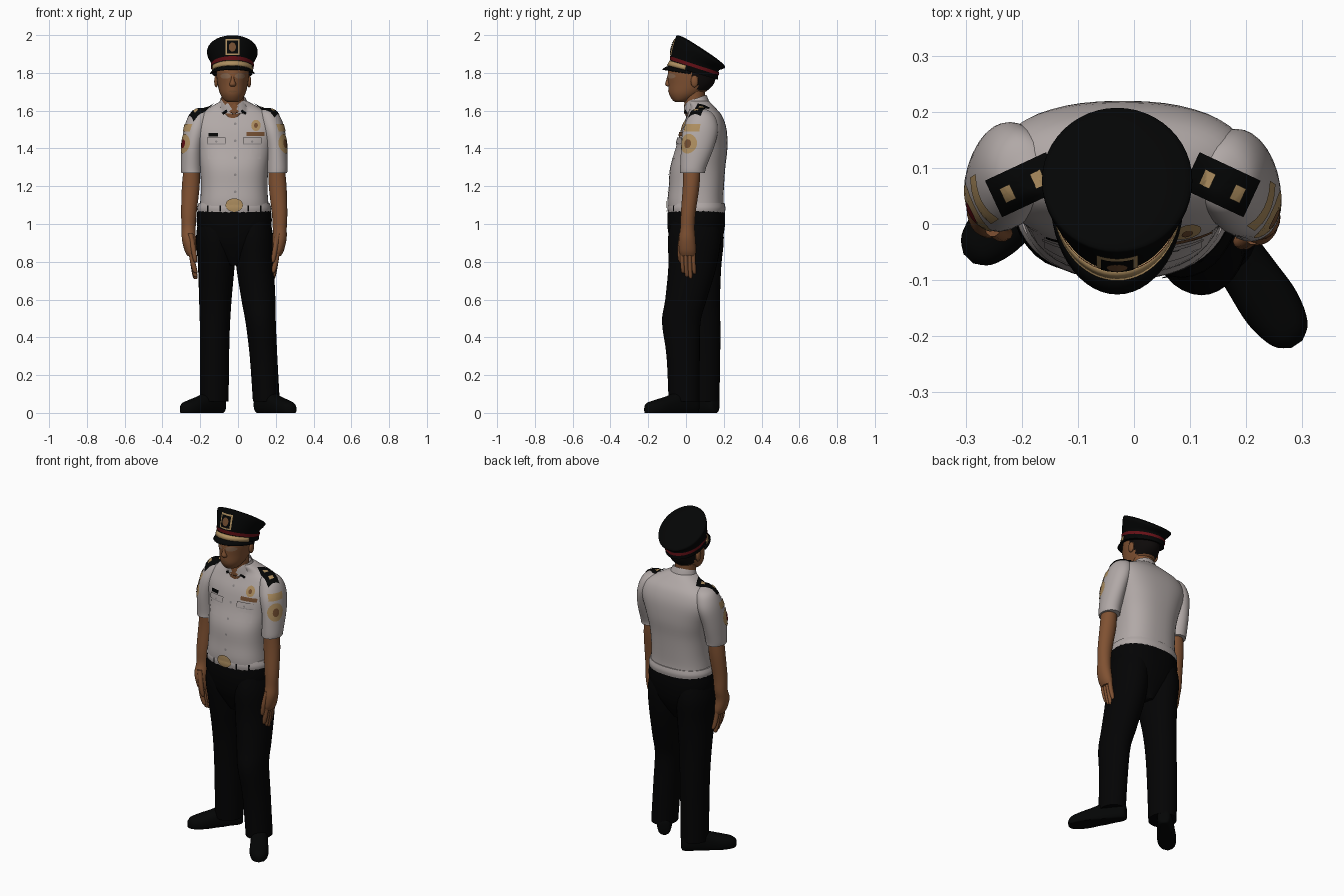
import bpy, bmesh, math
from mathutils import Vector, Matrix
from mathutils.bvhtree import BVHTree

cube = bpy.data.objects.get("Cube")
if cube:
    bpy.data.objects.remove(cube, do_unlink=True)


def material(name, rgb):
    m = bpy.data.materials.new(name)
    m.use_nodes = True
    m.diffuse_color = (*rgb, 1)
    m.node_tree.nodes["Principled BSDF"].inputs["Base Color"].default_value = (*rgb, 1)
    return m


SHIRT = material("shirt white", (0.44, 0.395, 0.385))
SKIN = material("skin brown", (0.215, 0.083, 0.032))
CLOTH = material("trouser black", (0.001, 0.001, 0.0012))
BLACK = material("cap black", (0.0012, 0.0015, 0.0015))
HAIR = material("hair black", (0.004, 0.003, 0.0028))
GOLD = material("gold", (0.42, 0.27, 0.115))
RED = material("dark red", (0.13, 0.005, 0.008))
GREY = material("button grey", (0.25, 0.23, 0.23))
BROWN = material("ribbon brown", (0.17, 0.075, 0.03))
EYE = material("eye tan", (0.25, 0.14, 0.08))

MID = -0.02      # body centre line
hulls = {}


def finish(name, bm, mats, rule=None, angle=50):
    mesh = bpy.data.meshes.new(name)
    for m in mats:
        mesh.materials.append(m)
    for f in bm.faces:
        f.smooth = True
        if rule:
            f.material_index = int(rule(f.calc_center_median()))
    bm.to_mesh(mesh)
    hulls[name] = BVHTree.FromBMesh(bm)
    bm.free()
    mesh.set_sharp_from_angle(angle=math.radians(angle))
    ob = bpy.data.objects.new(name, mesh)
    bpy.context.collection.objects.link(ob)
    return ob


def spline(rows, sub):
    """Smooth interpolation through rows of numbers."""
    out = []
    for i in range(len(rows) - 1):
        p = [rows[max(i - 1, 0)], rows[i], rows[i + 1], rows[min(i + 2, len(rows) - 1)]]
        for k in range(sub):
            t = k / sub
            out.append([b + t * ((c - a) + t * ((2*a - 5*b + 4*c - d) + t * (3*b - a - 3*c + d))) / 2
                        for a, b, c, d in zip(*p)])
    return out + [list(rows[-1])]


def loft(name, mats, rings, seg=32, power=2.0, sub=4, mtx=None, caps=True, rule=None, floor=None):
    """Skin rings of (z, centre x, centre y, radius x, radius y, tilt)."""
    bm = bmesh.new()
    loops = []
    for z, cx, cy, rx, ry, tilt in spline([tuple(r) + (0,) * (6 - len(r)) for r in rings], sub):
        loop = []
        for k in range(seg):
            a = math.tau * k / seg
            c, s = math.cos(a), math.sin(a)
            x = rx * math.copysign(abs(c) ** (2 / power), c)
            y = ry * math.copysign(abs(s) ** (2 / power), s)
            v = Vector((cx + x, cy + y, z + tilt * y))
            v = mtx @ v if mtx else v
            if floor is not None:
                v.z = max(v.z, floor)
            loop.append(bm.verts.new(v))
        loops.append(loop)
    for a, b in zip(loops, loops[1:]):
        for k in range(seg):
            n = (k + 1) % seg
            bm.faces.new((a[k], a[n], b[n], b[k]))
    if caps:
        bm.faces.new(loops[0][::-1])
        bm.faces.new(loops[-1])
    bmesh.ops.recalc_face_normals(bm, faces=bm.faces)
    return finish(name, bm, mats, rule)


def patch(name, mat, centre, ray, hw, hh, on, square=False, turn=0, lift=0.004):
    """Thin plate laid on the surfaces named in 'on', seen along 'ray'."""
    d, c = Vector(ray).normalized(), Vector(centre)
    up = Vector((0, 1, 0)) if abs(d.z) > 0.5 else Vector((0, 0, 1))
    rot = Matrix.Rotation(math.radians(turn), 3, d)
    u, v = rot @ d.cross(up), rot @ up
    bm = bmesh.new()
    depth = None

    def place(a, b):
        nonlocal depth
        start = c + u * a * hw + v * b * hh - d
        dist = [h[3] for h in (hulls[t].ray_cast(start, d) for t in on) if h[0]]
        depth = min(dist) if dist else depth or 1.0
        return bm.verts.new(start + d * (depth - lift))
    mid, seg, prev = place(0, 0), 24, None
    for r in (0.25, 0.5, 0.75, 1):
        loop = []
        for k in range(seg):
            x, y = math.cos(math.tau * k / seg), math.sin(math.tau * k / seg)
            s = r / max(abs(x), abs(y)) if square else r
            loop.append(place(x * s, y * s))
        for k in range(seg):
            n = (k + 1) % seg
            bm.faces.new((prev[k], loop[k], loop[n], prev[n]) if prev else (mid, loop[k], loop[n]))
        prev = loop
    bm.normal_update()
    if sum((f.normal.dot(d) for f in bm.faces)) > 0:
        bmesh.ops.reverse_faces(bm, faces=bm.faces)
    return finish(name, bm, [mat])


def ball(name, mat, loc, size):
    bm = bmesh.new()
    bmesh.ops.create_uvsphere(bm, u_segments=16, v_segments=10, radius=1,
                              matrix=Matrix.LocRotScale(Vector(loc), None, Vector(size)))
    return finish(name, bm, [mat])


# Trousers: the legs run up inside the seat
loft("trouser_seat", [CLOTH], [(0.78, MID, .05, .03, .08), (0.84, MID, .052, .1, .11), (0.91, MID, .053, .17, .138),
     (1.0, MID, .054, .198, .153), (1.08, MID, .055, .194, .15)], power=2.3)
loft("left_trouser_leg", [CLOTH], [(1.04, .075, .05, .09, .12), (0.93, .083, .045, .104, .14), (0.78, .09, .035, .1, .128),
     (0.6, .108, .0, .09, .11), (0.48, .12, -.025, .08, .102), (0.3, .135, -.015, .073, .088),
     (0.06, .15, -.01, .071, .082)])
loft("right_trouser_leg", [CLOTH], [(1.04, -.115, .055, .09, .12), (0.93, -.118, .06, .104, .14),
     (0.78, -.115, .065, .097, .122), (0.6, -.12, .08, .086, .1), (0.4, -.123, .09, .078, .092),
     (0.06, -.126, .095, .076, .082)])

# Shoes: lofted along the foot and flattened at the ground
for side, heel, toe in (("left", (.125, .03), (.278, -.196)), ("right", (-.105, .135), (-.28, -.046))):
    run = Vector((toe[0] - heel[0], toe[1] - heel[1], 0))
    fwd, up = run.normalized(), Vector((0, 0, 1))
    m = Matrix((up.cross(fwd), up, fwd)).transposed().to_4x4()
    m.translation = Vector((*heel, 0))
    L = run.length
    loft(side + "_shoe", [BLACK], [(-.035, 0, .04, .015, .03), (-.02, 0, .045, .036, .05), (L * .25, 0, .05, .045, .065),
         (L * .55, 0, .035, .05, .055), (L * .8, 0, .025, .052, .046), (L, 0, .02, .038, .036),
         (L + .022, 0, .018, .012, .018)], power=2.4, mtx=m, floor=0.0)

# Shirt body, belt and collar
loft("shirt_body", [SHIRT], [(1.06, MID, .055, .186, .148), (1.12, MID, .05, .18, .148), (1.2, MID, .055, .176, .146),
     (1.3, MID, .062, .182, .146), (1.4, MID, .083, .2, .136), (1.5, MID, .094, .228, .121),
     (1.57, MID, .098, .205, .094), (1.615, MID, .088, .135, .068), (1.65, MID, .065, .07, .058)], power=2.5, seg=48)
loft("belt", [SHIRT], [(1.062, MID, .055, .194, .151), (1.085, MID, .055, .196, .154), (1.11, MID, .054, .188, .15)],
     power=2.3, seg=48)
loft("collar", [SHIRT], [(1.605, MID, .062, .088, .068, .32), (1.65, MID - .005, .054, .072, .06, .35),
     (1.665, MID - .005, .053, .067, .055, .35)], caps=False)

# Sleeves, forearms and hands; the right arm hangs a little further back
for side, s, back in (("left", 1, 0), ("right", -1, .012)):
    def limb(name, mat, rows, **kw):
        loft(side + "_" + name, [mat], [(z, MID + s * d, cy, rx, ry) for z, d, cy, rx, ry in rows], **kw)
    limb("sleeve", SHIRT, [(1.27, .226, .035 + back * 2, .054, .066), (1.3, .227, .038 + back * 2, .056, .069),
         (1.4, .222, .06 + back, .058, .086), (1.49, .205, .075 + back, .064, .094),
         (1.55, .19, .082 + back, .062, .08), (1.588, .178, .082 + back, .05, .057),
         (1.607, .165, .082, .024, .026)])
    elbow, hand = back * 2.5, back * 1.2
    limb("forearm", SKIN, [(1.3, .225, .03 + elbow, .042, .046), (1.2, .23, .027 + elbow, .047, .044),
         (1.06, .24, .012 + elbow, .041, .039), (.98, .241, .008 + elbow, .037, .038),
         (.92, .24, .006 + hand, .037, .044), (.86, .231, .008 + hand, .032, .045),
         (.83, .225, .01 + hand, .022, .038)])
    for i, tip in enumerate((.74, .72, .71, .735)):
        y = -.022 + .02 * i + hand
        limb("finger_%d" % (i + 1), SKIN, [(.88, .231, y, .014, .012), (.8, .22, y + .002, .014, .0115),
             (tip + .01, .207, y + .006, .012, .01), (tip, .203, y + .007, .004, .004)], seg=10)
    limb("thumb", SKIN, [(.95, .232, -.022 + hand, .014, .015), (.87, .217, -.033 + hand, .014, .013),
         (.81, .207, -.031 + hand, .011, .011), (.797, .205, -.029 + hand, .004, .004)], seg=10)

# Neck and head, with hair on the back
HX = -0.028
loft("neck", [SKIN], [(1.56, HX, .055, .062, .055), (1.65, HX, .045, .06, .055), (1.75, HX, .045, .062, .06)])
loft("head", [SKIN, HAIR], [(1.645, HX, -.03, .025, .025), (1.657, HX, -.022, .046, .05), (1.69, HX, 0, .067, .09),
     (1.74, HX, .026, .08, .12), (1.8, HX, .031, .087, .127), (1.86, HX, .035, .086, .115)], sub=8, seg=48,
     rule=lambda p: p.z > 1.705 and p.y > .06 or p.z > 1.78 and p.y > .03)
loft("nose", [SKIN], [(1.727, HX, -.088, .012, .01), (1.739, HX, -.092, .018, .018), (1.765, HX, -.088, .01, .016),
     (1.795, HX, -.084, .008, .01)], seg=12)
face = ["head"]
front, top = (0, 1, 0), (0, 0, -1)
patch("mouth", BROWN, (HX, 0, 1.702), front, .022, .005, face, lift=.002)
for s in (-1, 1):
    side = "left" if s > 0 else "right"
    ball(side + "_ear", SKIN, (HX + s * .087, .045, 1.755), (.011, .02, .032))
    patch(side + "_eye", EYE, (HX + s * .038, 0, 1.783), front, .027, .014, face, lift=.003)

# Cap: tilted crown, band, strap and visor
CX = -.03
loft("cap_crown", [BLACK], [(1.8, CX, .045, .108, .124, -.29), (1.85, CX, .045, .111, .127, -.32),
     (1.885, CX, .062, .126, .13, -.5), (1.908, CX, .076, .134, .13, -.62), (1.921, CX, .079, .126, .122, -.64),
     (1.93, CX, .08, .08, .078, -.65), (1.932, CX, .08, .01, .01, -.65)], seg=48)
loft("cap_red_band", [RED], [(1.828, CX, .045, .113, .129, -.32), (1.846, CX, .045, .114, .13, -.33)],
     sub=1, seg=48, caps=False)


def arc(name, mat, rows, start, end, n=24):
    """Strip around the front of the cap; rows of (radius x, radius y, z, sag)."""
    bm = bmesh.new()
    grid = []
    for rx, ry, z, sag in rows:
        angles = [math.radians(start + (end - start) * k / n) for k in range(n + 1)]
        grid.append([bm.verts.new((CX + rx * math.cos(a), .045 + ry * math.sin(a), z - sag * math.sin(a)))
                     for a in angles])
    for a, b in zip(grid, grid[1:]):
        for k in range(n):
            bm.faces.new((a[k], a[k + 1], b[k + 1], b[k]))
    ob = finish(name, bm, [mat])
    mod = ob.modifiers.new("thickness", "SOLIDIFY")
    mod.thickness = .005


arc("cap_strap", GOLD, [(.116, .146, 1.803, .037), (.114, .132, 1.826, .04)], 200, 340)
arc("cap_visor", BLACK, [(.108, .122, 1.797, .04), (.113, .147, 1.794, .035), (.114, .168, 1.79, .026)], 188, 352)
crown = ["cap_crown"]
patch("cap_badge_rim", GOLD, (CX, 0, 1.937), front, .037, .042, crown, square=True, lift=.004)
patch("cap_badge_centre", BLACK, (CX, 0, 1.937), front, .029, .034, crown, square=True, lift=.006)
patch("cap_badge_shield", BROWN, (CX, 0, 1.937), front, .019, .024, crown, lift=.008)

# Shirt front
body = ["shirt_body"]
patch("open_neck", SKIN, (MID, 0, 1.605), front, .024, .026, body + ["collar"], square=True, turn=45)
for i in range(5):
    patch("button_%d" % (i + 1), GREY, (MID + .005, 0, 1.17 + .09 * i), front, .007, .007, body, lift=.006)
for s in (-1, 1):
    side = "left" if s > 0 else "right"
    x = MID + s * .095
    patch(side + "_pocket", SHIRT, (x, 0, 1.4), front, .045, .055, body, square=True, lift=.004)
    patch(side + "_pocket_shadow", GREY, (x, 0, 1.425), front, .048, .004, body, square=True, lift=.006)
    patch(side + "_pocket_flap", SHIRT, (x, 0, 1.442), front, .049, .016, body, square=True, lift=.009)
    patch(side + "_pocket_button", GREY, (x, 0, 1.436), front, .006, .006, body, lift=.012)
    patch(side + "_collar_wing", SHIRT, (MID + s * .05, 0, 1.605), front, .034, .02, body + ["collar"],
          square=True, turn=s * 35, lift=.005)
    patch(side + "_collar_pin", BLACK, (MID + s * .05, 0, 1.592), front, .015, .007, body + ["collar"],
          square=True, turn=s * 35, lift=.008)
    # Shoulder boards and sleeve emblems
    where = body + [side + "_sleeve"]
    patch(side + "_shoulder_board", BLACK, (MID + s * .176, .07, 1.6), top, .06, .036, where,
          square=True, turn=s * 25, lift=.008)
    for k in (-1, 1):
        patch(side + "_shoulder_star_%d" % (k + 2), GOLD, (MID + s * (.178 + k * .027), .067 - k * .013, 1.6), top,
              .01, .014, where, square=True, turn=s * 25, lift=.011)
    sleeve, ray = [side + "_sleeve"], (-s, .65, 0)
    px, py = MID + s * .24, .028 + (back if s < 0 else 0)
    patch(side + "_emblem", GOLD, (px, py, 1.425), ray, .048, .052, sleeve, lift=.004)
    patch(side + "_emblem_tab", GOLD, (px, py + .01, 1.51), ray, .045, .02, sleeve, square=True, lift=.004)
    patch(side + "_emblem_centre", RED if s < 0 else BROWN, (px, py, 1.425), ray, .02, .024, sleeve, lift=.007)
patch("chest_badge", GOLD, (MID + .115, 0, 1.522), front, .025, .03, body, lift=.007)
patch("chest_badge_centre", BROWN, (MID + .115, 0, 1.522), front, .01, .013, body, lift=.009)
patch("ribbon_bar", BROWN, (MID + .112, 0, 1.477), front, .048, .011, body, square=True, lift=.007)
patch("name_plate", BLACK, (MID - .112, 0, 1.472), front, .025, .01, body, square=True, lift=.007)

# Belt buckle and loops
patch("buckle", GOLD, (MID, 0, 1.1), front, .046, .036, ["belt", "shirt_body"], lift=.008)
for x in (-.14, -.075, .075, .14):
    patch("belt_loop", CLOTH, (MID + x, 0, 1.083), front, .004, .016, ["belt"], square=True, lift=.005)
